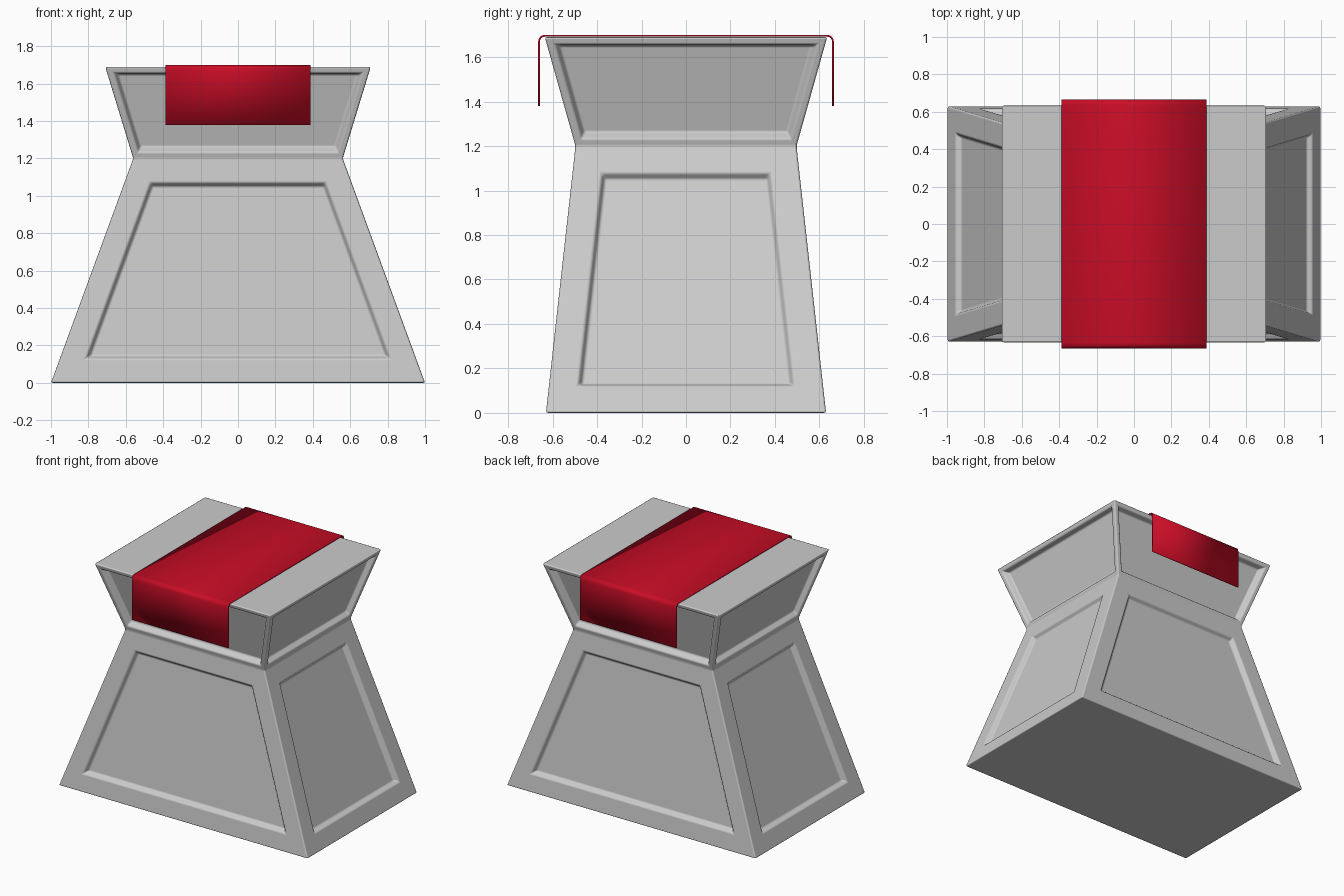
import bpy, bmesh, math

if "Cube" in bpy.data.objects:
    bpy.data.objects.remove(bpy.data.objects["Cube"])

# Pedestal body: three rectangular rings (z, half width, half depth)
rings = [(0, 1.0, 0.63), (1.2, 0.56, 0.497), (1.69, 0.71, 0.635)]
bm = bmesh.new()
loops = [[bm.verts.new((sx * x, sy * y, z))
          for sx, sy in ((-1, -1), (1, -1), (1, 1), (-1, 1))]
         for z, x, y in rings]
sides = [[bm.faces.new((a[i], a[(i + 1) % 4], b[(i + 1) % 4], b[i]))
          for i in range(4)] for a, b in zip(loops, loops[1:])]
bm.faces.new(loops[0][::-1])
bm.faces.new(loops[-1])
bm.normal_update()

# Recessed panels: flat frame, then a sloped step inward
for faces, frame, depth in ((sides[0], 0.13, 0.03), (sides[1], 0.035, 0.04)):
    bmesh.ops.inset_individual(bm, faces=faces, thickness=frame, use_even_offset=True)
    bm.normal_update()
    bmesh.ops.inset_individual(bm, faces=faces, thickness=0.018, depth=-depth,
                               use_even_offset=True)
    bm.normal_update()

mesh = bpy.data.meshes.new("pedestal_body")
bm.to_mesh(mesh)
bm.free()
mesh.shade_smooth()
body = bpy.data.objects.new("pedestal_body", mesh)
bpy.context.collection.objects.link(body)
bev = body.modifiers.new("soft_edges", 'BEVEL')
bev.width = 0.01
bev.segments = 2
bev.limit_method = 'ANGLE'
bev.angle_limit = math.radians(15)
bev.harden_normals = True

# Cloth runner: profile over the top with rounded folds, extruded along x
Y, Z, R, W = 0.665, 1.7, 0.03, 0.387
fold = [(-Y + R - R * math.cos(t * math.pi / 8), Z - R + R * math.sin(t * math.pi / 8))
        for t in range(5)]
profile = [(-Y, 1.38)] + fold
profile += [(-y, z) for y, z in reversed(profile)]
verts = [(x, y, z) for x in (-W, W) for y, z in profile]
n = len(profile)
cloth_mesh = bpy.data.meshes.new("cloth_runner")
cloth_mesh.from_pydata(verts, [], [(i, i + n, i + n + 1, i + 1) for i in range(n - 1)])
cloth = bpy.data.objects.new("cloth_runner", cloth_mesh)
bpy.context.collection.objects.link(cloth)
solid = cloth.modifiers.new("thickness", 'SOLIDIFY')
solid.thickness = 0.008
solid.offset = -1
red = bpy.data.materials.new("red_cloth")
red.diffuse_color = (0.6, 0.004, 0.02, 1)
red.use_nodes = True
red.node_tree.nodes["Principled BSDF"].inputs["Base Color"].default_value = red.diffuse_color
cloth_mesh.materials.append(red)
bpy.context.view_layer.objects.active = cloth
cloth.select_set(True)
bpy.ops.object.shade_smooth_by_angle(angle=math.radians(35))
